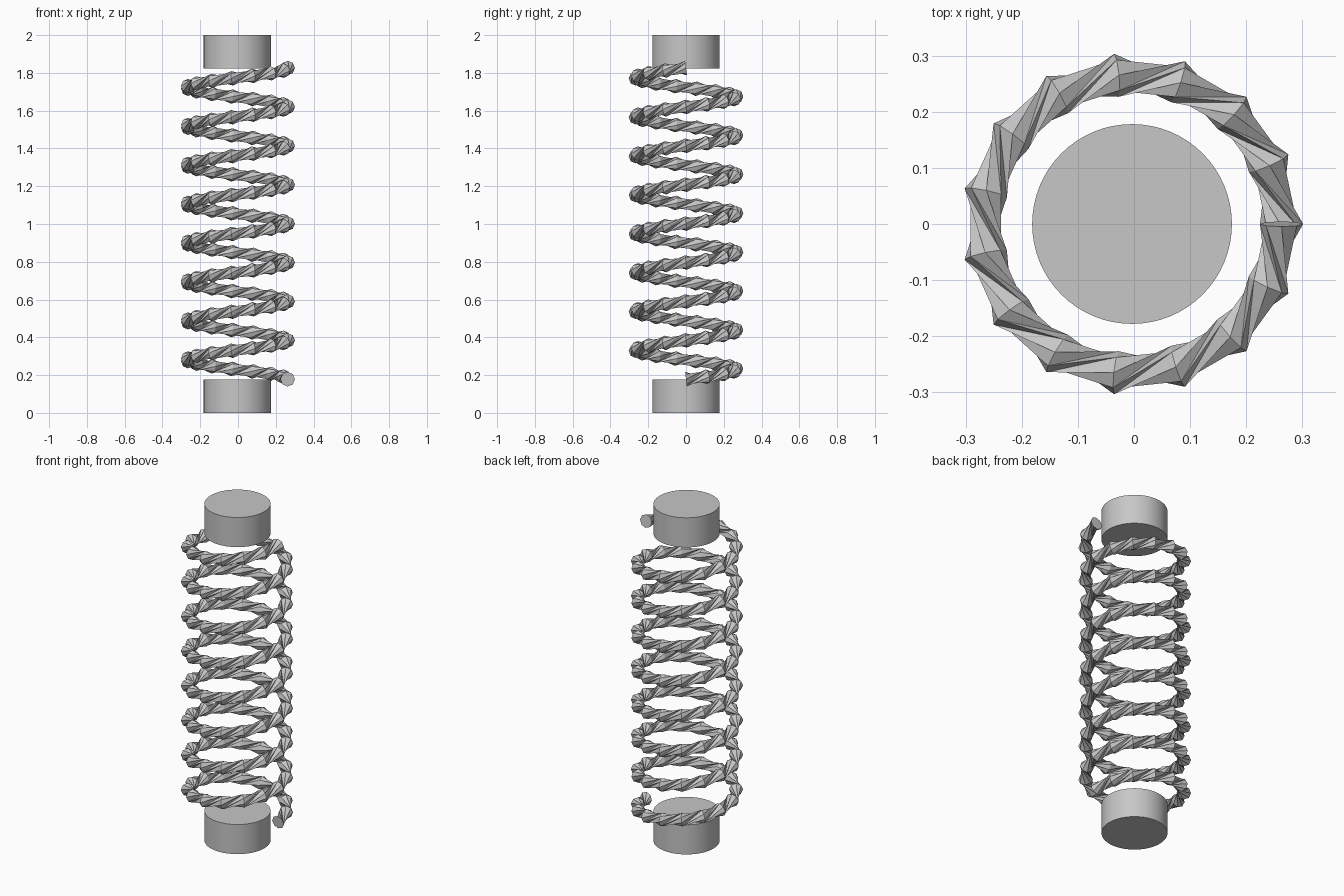
import bpy, bmesh
from math import sin, cos, pi
from mathutils import Vector

default = bpy.data.objects.get("Cube")
if default:
    bpy.data.objects.remove(default, do_unlink=True)

AXIS_X = -0.0035        # spring axis
BLOCK_R, BLOCK_H = 0.178, 0.176
COIL_R, WIRE_R = 0.2665, 0.0385
TURNS, STEPS, SIDES = 8, 15, 8
Z_LOW, Z_HIGH = 0.178, 1.826

steel = bpy.data.materials.new("grey steel")
grey = (0.57, 0.57, 0.57, 1.0)
steel.diffuse_color = grey
steel.use_nodes = True
steel.node_tree.nodes["Principled BSDF"].inputs["Base Color"].default_value = grey


def end_block(name, z):
    """Round block with its base at z."""
    bpy.ops.mesh.primitive_cylinder_add(
        vertices=64, radius=BLOCK_R, depth=BLOCK_H,
        location=(AXIS_X, 0, z + BLOCK_H / 2))
    block = bpy.context.object
    block.name = name
    block.data.materials.append(steel)
    bpy.ops.object.shade_smooth_by_angle(angle=pi / 6)


def wire_ring(bm, i):
    """Cross-section of the wire, square to the helix at step i."""
    a = 2 * pi * i / STEPS
    rise = (Z_HIGH - Z_LOW) / (TURNS * STEPS)
    slope = rise * STEPS / (2 * pi * COIL_R)
    out = Vector((cos(a), sin(a), 0))
    tangent = Vector((-sin(a), cos(a), slope)).normalized()
    up = out.cross(tangent)
    centre = out * COIL_R + Vector((AXIS_X, 0, Z_LOW + rise * i))
    ring = []
    for j in range(SIDES):
        p = 2 * pi * j / SIDES
        ring.append(bm.verts.new(centre + WIRE_R * (out * cos(p) + up * sin(p))))
    return ring


# End blocks
end_block("bottom_block", 0)
end_block("top_block", 2 - BLOCK_H)

# Twisted coil: each strand turns a quarter round the wire per step
bm = bmesh.new()
rings = [wire_ring(bm, i) for i in range(TURNS * STEPS + 1)]
for low, high in zip(rings, rings[1:]):
    for j in range(SIDES):
        k, m, n = ((j + s) % SIDES for s in (1, 2, 3))
        bm.faces.new((low[j], low[k], high[n]))
        bm.faces.new((low[j], high[n], high[m]))
bm.faces.new(rings[0])
bm.faces.new(rings[-1])
bmesh.ops.recalc_face_normals(bm, faces=bm.faces[:])
mesh = bpy.data.meshes.new("spring_coil")
bm.to_mesh(mesh)
bm.free()
mesh.materials.append(steel)
coil = bpy.data.objects.new("spring_coil", mesh)
bpy.context.collection.objects.link(coil)
